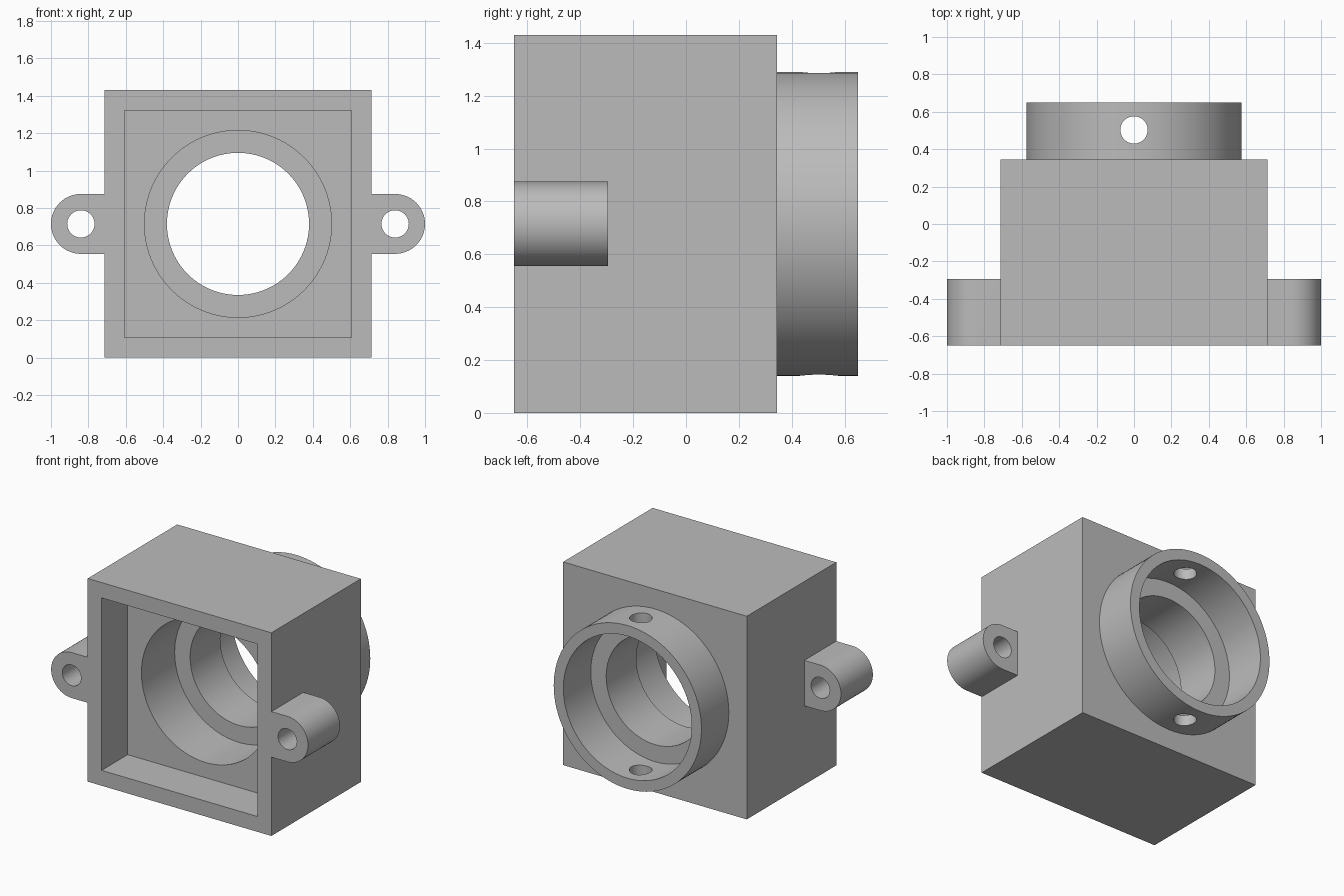
import bpy
from math import pi, radians

cube = bpy.data.objects.get("Cube")
if cube:
    bpy.data.objects.remove(cube, do_unlink=True)

MID = 0.715            # height of the bore axis, half the body width
FRONT, BACK, END = -0.65, 0.345, 0.65

grey = bpy.data.materials.new("plain grey")
grey.use_nodes = True
grey.diffuse_color = (0.5, 0.5, 0.5, 1)
grey.node_tree.nodes["Principled BSDF"].inputs["Base Color"].default_value = (0.5, 0.5, 0.5, 1)


def box(name, x, y, z):
    """Box from (low, high) pairs on each axis."""
    bpy.ops.mesh.primitive_cube_add(size=1, location=[sum(p) / 2 for p in (x, y, z)])
    ob = bpy.context.object
    ob.name = name
    ob.scale = [p[1] - p[0] for p in (x, y, z)]
    bpy.ops.object.transform_apply(location=True, rotation=True, scale=True)
    ob.data.materials.append(grey)
    return ob


def rod(name, radius, y, x=0, sides=96):
    """Cylinder along y, centred on the bore height."""
    bpy.ops.mesh.primitive_cylinder_add(
        vertices=sides, radius=radius, depth=y[1] - y[0],
        location=(x, sum(y) / 2, MID), rotation=(pi / 2, 0, 0))
    ob = bpy.context.object
    ob.name = name
    bpy.ops.object.transform_apply(location=True, rotation=True, scale=True)
    ob.data.materials.append(grey)
    return ob


def combine(target, other, operation):
    """Apply a boolean and discard the helper."""
    other.hide_render = True
    mod = target.modifiers.new(operation.lower(), "BOOLEAN")
    mod.operation, mod.solver, mod.object = operation, "EXACT", other
    bpy.context.view_layer.objects.active = target
    bpy.ops.object.modifier_apply(modifier=mod.name)
    bpy.data.objects.remove(other, do_unlink=True)


# Square body with the round collar on its back
housing = box("housing", (-MID, MID), (FRONT, BACK), (0, 2 * MID))
combine(housing, rod("collar", 0.575, (BACK - 0.1, END)), "UNION")

# Square pocket in the front, then the stepped bore
combine(housing, box("pocket", (-0.607, 0.607), (FRONT - 0.1, -0.36),
                     (MID - 0.607, MID + 0.607)), "DIFFERENCE")
combine(housing, rod("front_bore", 0.5, (FRONT - 0.1, 0.01)), "DIFFERENCE")
combine(housing, rod("back_bore", 0.5, (BACK, END + 0.1)), "DIFFERENCE")
combine(housing, rod("through_bore", 0.38, (-0.2, 0.5)), "DIFFERENCE")

# Pin hole through the top and bottom of the collar
bpy.ops.mesh.primitive_cylinder_add(vertices=48, radius=0.073, depth=2,
                                    location=(0, 0.503, MID))
combine(housing, bpy.context.object, "DIFFERENCE")

# Rounded mounting lugs, one on each side
lug_y = (FRONT, -0.295)
for side, label in ((1, "left"), (-1, "right")):
    centre = side * 0.84
    lug = rod(label + "_lug", 0.16, lug_y, centre, 64)
    web = box("web", sorted((side * MID, centre)), lug_y, (MID - 0.16, MID + 0.16))
    combine(lug, web, "UNION")
    combine(lug, rod("screw_hole", 0.073, (FRONT - 0.1, 0), centre, 48), "DIFFERENCE")
    # trim the part of the round that would enter the body
    trim = box("trim", sorted((0, side * MID)), (FRONT - 0.1, 0), (0, 2 * MID))
    combine(lug, trim, "DIFFERENCE")

# Smooth the round walls, keep edges sharp
for ob in [o for o in bpy.data.objects if o.name == "housing" or o.name.endswith("_lug")]:
    bpy.ops.object.select_all(action="DESELECT")
    ob.select_set(True)
    bpy.context.view_layer.objects.active = ob
    bpy.ops.object.shade_smooth_by_angle(angle=radians(30))
